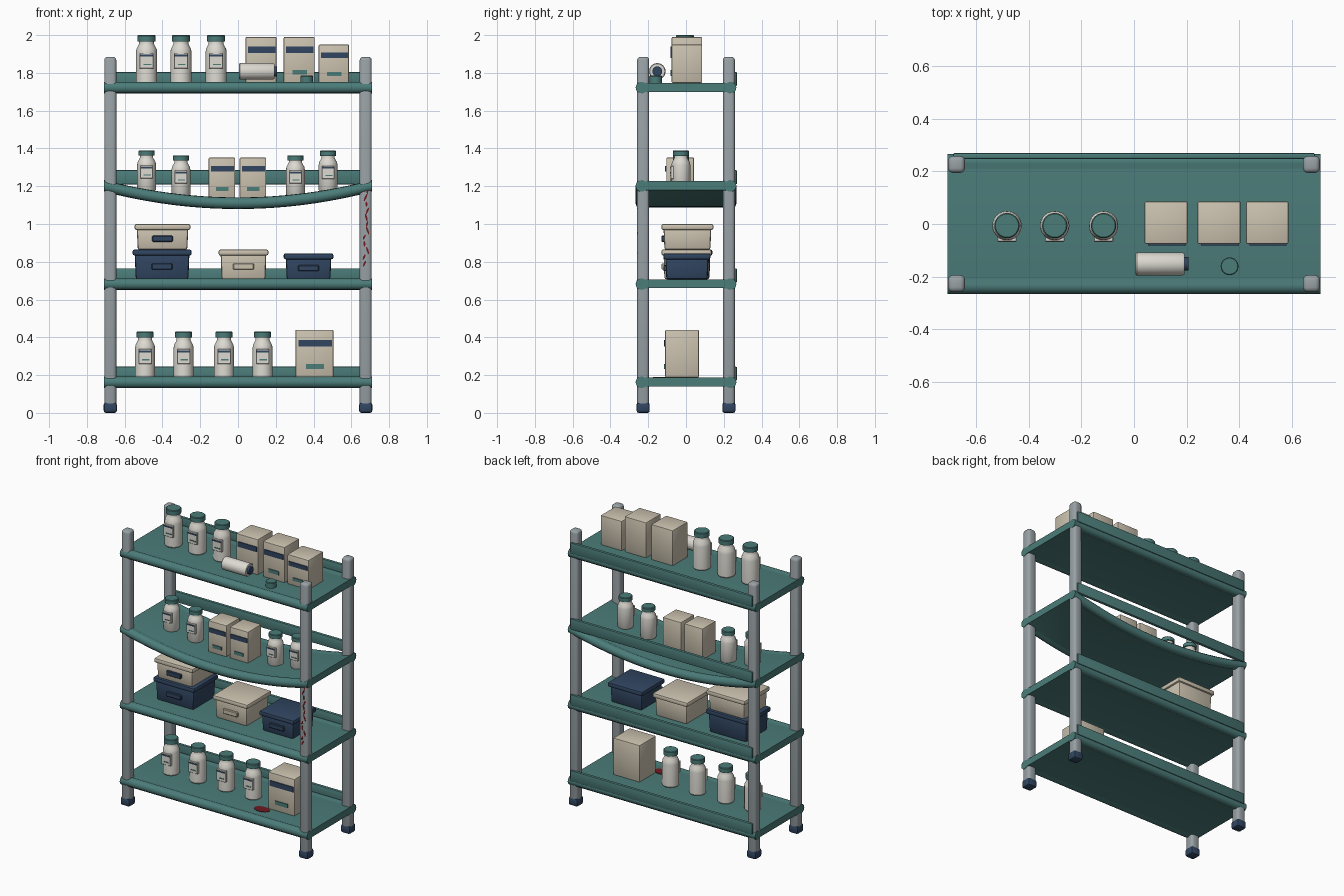
import bpy, bmesh, math, random
from mathutils import Matrix

if "Cube" in bpy.data.objects:
    bpy.data.objects.remove(bpy.data.objects["Cube"])

random.seed(4)


def mat(name, r, g, b):
    m = bpy.data.materials.new(name)
    m.diffuse_color = (r, g, b, 1)
    m.use_nodes = True
    m.node_tree.nodes["Principled BSDF"].inputs["Base Color"].default_value = m.diffuse_color
    return m


TEAL = mat("teal", 0.07, 0.20, 0.19)
STEEL = mat("steel", 0.32, 0.36, 0.38)
NAVY = mat("navy", 0.03, 0.06, 0.12)
CREAM = mat("cream", 0.60, 0.54, 0.43)
WHITE = mat("white", 0.72, 0.70, 0.64)
RED = mat("dark_red", 0.16, 0.01, 0.015)


def finish(name, bm, material, smooth=True):
    bmesh.ops.recalc_face_normals(bm, faces=bm.faces)
    me = bpy.data.meshes.new(name)
    bm.to_mesh(me)
    bm.free()
    me.materials.append(material)
    ob = bpy.data.objects.new(name, me)
    bpy.context.collection.objects.link(ob)
    if smooth:
        bpy.ops.object.select_all(action='DESELECT')
        ob.select_set(True)
        bpy.context.view_layer.objects.active = ob
        bpy.ops.object.shade_smooth_by_angle(angle=math.radians(35))
    return ob


def box(name, x, y, z, material, bevel=0.0, segs=2, taper=1.0):
    """Box from (min, max) ranges; taper scales the bottom face."""
    bm = bmesh.new()
    bmesh.ops.create_cube(bm, size=1)
    for v in bm.verts:
        k = taper if v.co.z < 0 else 1
        v.co = (sum(x) / 2 + v.co.x * k * (x[1] - x[0]),
                sum(y) / 2 + v.co.y * k * (y[1] - y[0]),
                sum(z) / 2 + v.co.z * (z[1] - z[0]))
    if bevel:
        bmesh.ops.bevel(bm, geom=bm.edges[:], offset=bevel, segments=segs,
                        profile=0.5, affect='EDGES', clamp_overlap=True)
    return finish(name, bm, material)


def lathe(name, profile, material, matrix, sides=24):
    """Closed solid of revolution from (radius, height) points."""
    bm = bmesh.new()
    rings = [[bm.verts.new((r * math.cos(2 * math.pi * i / sides),
                            r * math.sin(2 * math.pi * i / sides), h))
              for i in range(sides)] for r, h in profile]
    for a, b in zip(rings, rings[1:]):
        for i in range(sides):
            j = (i + 1) % sides
            bm.faces.new((a[i], a[j], b[j], b[i]))
    bm.faces.new(rings[0])
    bm.faces.new(rings[-1])
    bm.transform(matrix)
    return finish(name, bm, material)


def sag(x, depth):
    return -depth * (1 - (x / 0.71) ** 2)


def shelf(name, top, depth=0.0):
    """Deck with rounded front and back rails, lofted along x."""
    half = []
    for i in range(9):
        a = math.radians(130 - i * 32.5)
        half.append((0.235 + 0.032 * math.cos(a), -0.028 + 0.031 * math.sin(a)))
    prof = [(0.205, -0.003)] + half + [(0.205, -0.05)]
    prof += [(-y, z) for y, z in reversed(prof)]
    n = 24 if depth else 1
    xs = [-0.71 + 1.42 * i / n for i in range(n + 1)]
    bm = bmesh.new()
    rings = [[bm.verts.new((x, y, top + z + sag(x, depth))) for y, z in prof]
             for x in xs]
    for a, b in zip(rings, rings[1:]):
        for i in range(len(prof)):
            j = (i + 1) % len(prof)
            bm.faces.new((a[i], a[j], b[j], b[i]))
    bm.faces.new(rings[0])
    bm.faces.new(rings[-1])
    finish(name, bm, TEAL)
    box(name + "_back_lip", (-0.69, 0.69), (0.248, 0.27), (top - 0.02, top + 0.055),
        TEAL, 0.006)


def bottle_parts(name, m, r, h):
    body = [(r * 0.92, 0), (r, 0.006), (r, h * 0.64), (r * 0.95, h * 0.71),
            (r * 0.76, h * 0.79), (r * 0.70, h * 0.82), (r * 0.70, h * 0.9)]
    return lathe(name + "_body", body, WHITE, m)


def bottle(name, x, y, z, r, h):
    m = Matrix.Translation((x, y, z))
    bottle_parts(name, m, r, h)
    c = r * 0.86
    lathe(name + "_cap", [(c, h * 0.87), (c, h - 0.004), (c - 0.004, h)], TEAL, m)
    f = y - r
    box(name + "_label", (x - r * 0.66, x + r * 0.66), (f - 0.005, f + 0.012),
        (z + h * 0.3, z + h * 0.62), WHITE, 0.002, 1)
    box(name + "_label_strip", (x - r * 0.6, x + r * 0.6), (f - 0.007, f),
        (z + h * 0.55, z + h * 0.59), NAVY)
    box(name + "_label_mark", (x - r * 0.3, x + r * 0.45), (f - 0.007, f),
        (z + h * 0.37, z + h * 0.4), TEAL)


def carton(name, x, y, z):
    box(name, x, y, z, CREAM, 0.006)
    w, h, f = x[1] - x[0], z[1] - z[0], y[0]
    box(name + "_band", (x[0] + w * 0.08, x[1] - w * 0.04), (f - 0.006, f + 0.004),
        (z[0] + h * 0.65, z[0] + h * 0.79), NAVY)
    box(name + "_tag", (x[0] + w * 0.28, x[0] + w * 0.75), (f - 0.006, f + 0.004),
        (z[0] + h * 0.18, z[0] + h * 0.28), TEAL)


def bin_box(name, x, y, z, material, tag):
    i = 0.011
    box(name + "_body", (x[0] + i, x[1] - i), (y[0] + i, y[1] - i),
        (z[0], z[1] - 0.02), material, 0.012, 2, 0.96)
    box(name + "_lid", x, y, (z[1] - 0.032, z[1]), material, 0.01)
    cx, cz = sum(x) / 2, z[0] + (z[1] - z[0]) * 0.43
    box(name + "_handle", (cx - 0.055, cx + 0.055), (y[0], y[0] + 0.02),
        (cz - 0.016, cz + 0.016), tag, 0.004, 1)


# posts and feet
for sx, side in ((-1, "left"), (1, "right")):
    for sy, end in ((-1, "front"), (1, "back")):
        px, py = sx * 0.676, sy * 0.227
        box(f"{end}_{side}_post", (px - 0.032, px + 0.032), (py - 0.032, py + 0.032),
            (0.03, 1.885), STEEL, 0.018, 3)
        box(f"{end}_{side}_foot", (px - 0.035, px + 0.035), (py - 0.035, py + 0.035),
            (0, 0.055), NAVY, 0.012)

# shelves, the third one bent under load
S1, S2, S3, S4 = 0.19, 0.71, 1.23, 1.75
SAG = 0.092
shelf("bottom_shelf", S1)
shelf("second_shelf", S2)
shelf("sagging_shelf", S3, SAG)
shelf("top_shelf", S4)

# bottom shelf goods
for i, x in enumerate((-0.492, -0.288, -0.074, 0.13)):
    bottle(f"bottom_bottle_{i}", x, -0.02, S1 - 0.003, 0.053, 0.243)
carton("bottom_carton", (0.304, 0.505), (-0.11, 0.068), (S1 - 0.003, 0.44))

# storage bins
Z = S2 - 0.003
bin_box("large_navy_bin", (-0.558, -0.246), (-0.125, 0.14), (Z, 0.865), NAVY, NAVY)
bin_box("stacked_cream_bin", (-0.547, -0.252), (-0.13, 0.145), (0.863, 1.0), CREAM, NAVY)
bin_box("middle_cream_bin", (-0.103, 0.161), (-0.13, 0.135), (Z, 0.865), CREAM, CREAM)
bin_box("right_navy_bin", (0.242, 0.505), (-0.12, 0.13), (Z, 0.845), NAVY, NAVY)

# sagging shelf goods
for i, x in enumerate((-0.484, -0.302, 0.304, 0.477)):
    bottle(f"sagging_bottle_{i}", x, -0.027, S3 - 0.004 + sag(x, SAG), 0.05, 0.213)
for i, x in enumerate((-0.085, 0.079)):
    carton(f"sagging_carton_{i}", (x - 0.07, x + 0.07), (-0.104, 0.042), (1.137, 1.352))

# top shelf goods
for i, x in enumerate((-0.484, -0.302, -0.116)):
    bottle(f"top_bottle_{i}", x, -0.006, S4 - 0.003, 0.056, 0.253)
for i, (a, b, h) in enumerate(((0.04, 0.204, 1.99), (0.242, 0.406, 1.99), (0.427, 0.588, 1.95))):
    carton(f"top_carton_{i}", (a, b), (-0.076, 0.086), (S4 - 0.003, h))

# fallen bottle and its loose cap
lying = Matrix.Translation((0.006, -0.152, 1.808)) @ Matrix.Rotation(math.pi / 2, 4, 'Y')
lathe("fallen_bottle", [(0.04, 0), (0.044, 0.005), (0.044, 0.178), (0.04, 0.186)],
      WHITE, lying)
lathe("fallen_bottle_mouth", [(0.026, 0.18), (0.026, 0.201)], NAVY, lying)
lathe("loose_cap", [(0.034, 0), (0.034, 0.034), (0.031, 0.038)], TEAL,
      Matrix.Translation((0.364, -0.161, S4 - 0.003)))

# stains on the front right post and the bottom shelf
for i in range(12):
    m = (Matrix.Translation((0.676 + random.uniform(-0.012, 0.012), -0.2565,
                             0.79 + i * 0.035))
         @ Matrix.Rotation(math.pi / 2, 4, 'X')
         @ Matrix.Rotation(random.uniform(-0.5, 0.5), 4, 'Z')
         @ Matrix.Diagonal((0.005, random.uniform(0.012, 0.024), 1, 1)))
    lathe(f"post_stain_{i}", [(1, 0), (1, 0.004)], RED, m, 8)
lathe("shelf_stain", [(1, 0), (1, 0.004)], RED,
      Matrix.Translation((0.28, -0.14, S1 - 0.004)) @ Matrix.Diagonal((0.055, 0.035, 1, 1)), 16)
